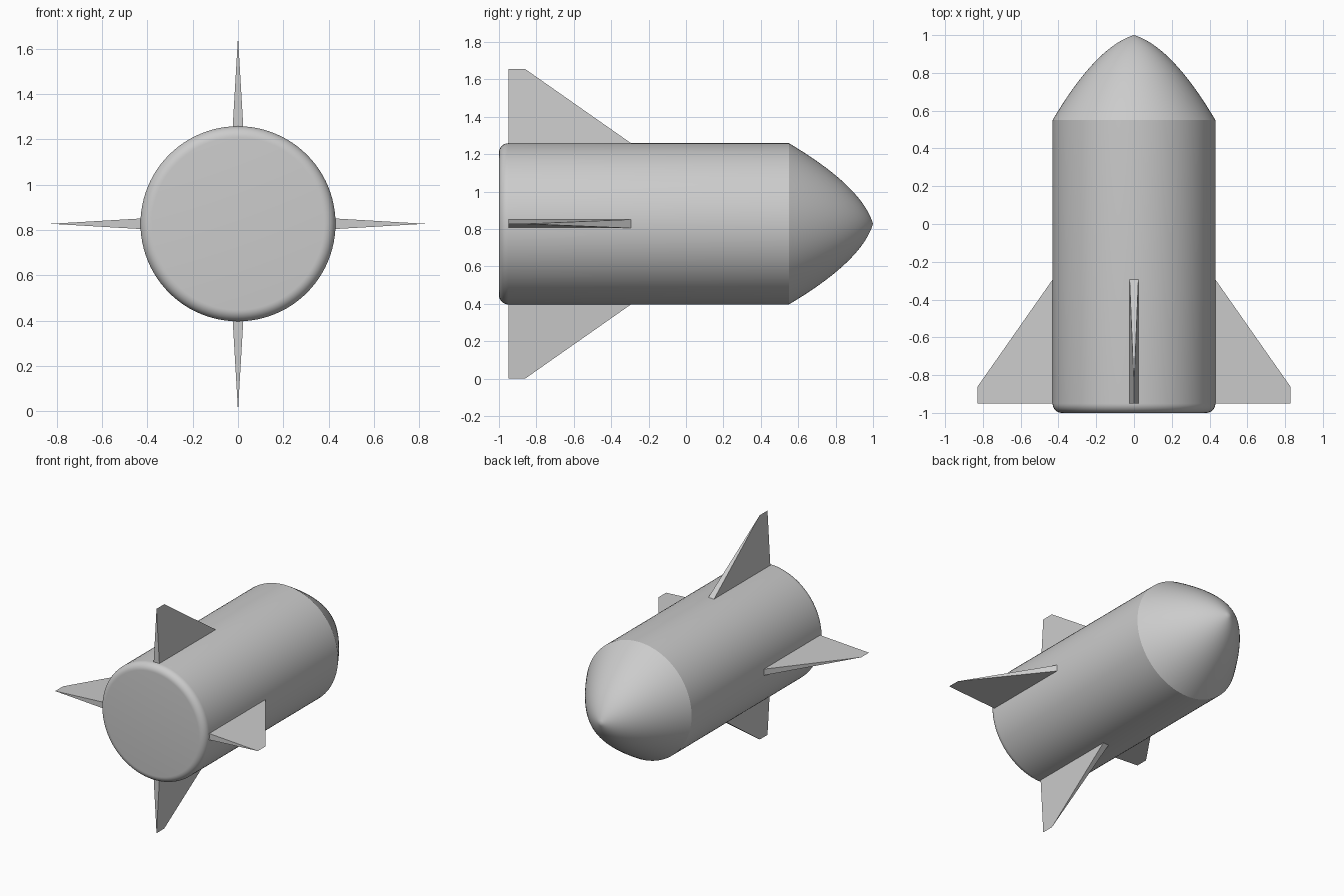
import bpy, bmesh, math
from mathutils import Matrix, Vector

if "Cube" in bpy.data.objects:
    bpy.data.objects.remove(bpy.data.objects["Cube"])

AXIS_Z = 0.8275   # height of the long axis
R = 0.431         # body radius
SEG = 96


def make_object(name, bm):
    bmesh.ops.recalc_face_normals(bm, faces=bm.faces)
    mesh = bpy.data.meshes.new(name)
    bm.to_mesh(mesh)
    bm.free()
    ob = bpy.data.objects.new(name, mesh)
    bpy.context.collection.objects.link(ob)
    ob.location.z = AXIS_Z
    return ob


def lathe(name, profile):
    """Spin (radius, y) points around the y axis."""
    bm = bmesh.new()
    verts = [bm.verts.new((r, y, 0)) for r, y in profile]
    edges = [bm.edges.new(pair) for pair in zip(verts, verts[1:])]
    bmesh.ops.spin(bm, geom=verts + edges, cent=(0, 0, 0), axis=(0, 1, 0),
                   angle=math.tau, steps=SEG, use_duplicate=False)
    bmesh.ops.remove_doubles(bm, verts=bm.verts, dist=1e-5)
    ob = make_object(name, bm)
    bpy.ops.object.select_all(action='DESELECT')
    ob.select_set(True)
    bpy.context.view_layer.objects.active = ob
    bpy.ops.object.shade_smooth_by_angle(angle=math.radians(30))
    return ob


# Body: cylinder with a rounded rear rim
FR = 0.05
rim = [(R - FR + FR * math.sin(a), -1 + FR - FR * math.cos(a))
       for a in (math.radians(90 * i / 8) for i in range(9))]
lathe("body", [(0, -1)] + rim + [(R, 0.55)])

# Nose: curved cone
p0, p1, p2 = Vector((R, 0.55)), Vector((0.2, 0.94)), Vector((0, 1))
nose = []
for i in range(21):
    t = i / 20
    nose.append(tuple(p0 * (1 - t) ** 2 + p1 * 2 * t * (1 - t) + p2 * t * t))
lathe("nose", nose)

# Fins: four wedges tapering outward to a thin edge
ROOT, TIP, HALF = 0.40, 0.8275, 0.025
for k, side in enumerate(("right", "top", "left", "bottom")):
    bm = bmesh.new()
    a, b, c, d = [bm.verts.new((ROOT, y, z)) for y, z in
                  ((-0.95, -HALF), (-0.25, -HALF), (-0.25, HALF), (-0.95, HALF))]
    e, f = [bm.verts.new((TIP, y, 0)) for y in (-0.95, -0.86)]
    for face in ((a, b, c, d), (a, e, f, b), (d, c, f, e), (b, f, c), (a, d, e)):
        bm.faces.new(face)
    bm.transform(Matrix.Rotation(-k * math.pi / 2, 4, 'Y'))
    make_object(side + "_fin", bm)
